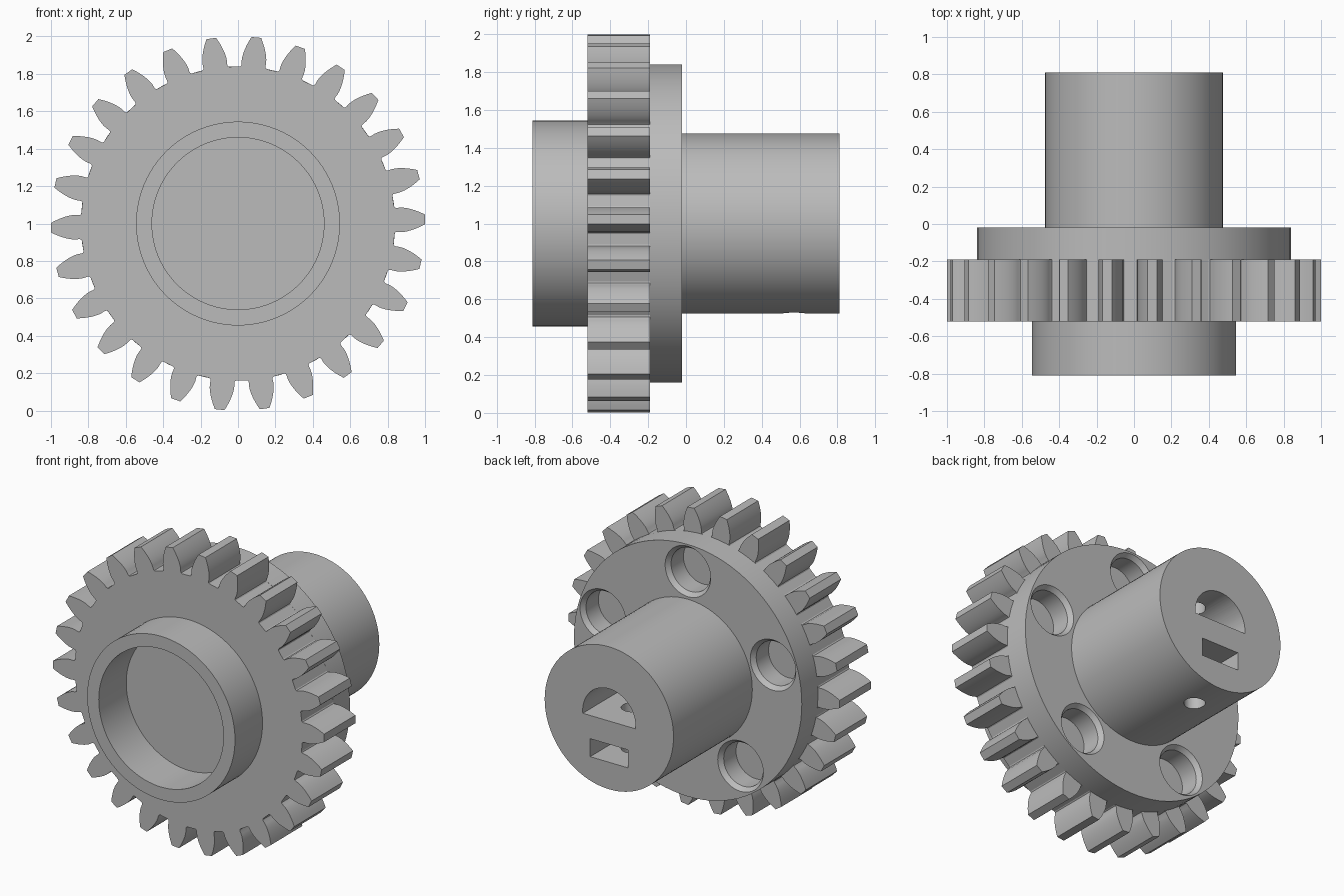
import bpy, bmesh, math
from math import cos, sin, pi, radians

if "Cube" in bpy.data.objects:
    bpy.data.objects.remove(bpy.data.objects["Cube"])

grey = bpy.data.materials.new("light_grey")
grey.use_nodes = True
colour = (0.5, 0.5, 0.5, 1)
grey.diffuse_color = colour
grey.node_tree.nodes["Principled BSDF"].inputs["Base Color"].default_value = colour

AXIS = (0, 0, 1)      # the shaft axis runs along y at this height


def make_object(name, bm, location):
    bmesh.ops.recalc_face_normals(bm, faces=bm.faces)
    mesh = bpy.data.meshes.new(name)
    bm.to_mesh(mesh)
    bm.free()
    mesh.materials.append(grey)
    obj = bpy.data.objects.new(name, mesh)
    obj.location = location
    bpy.context.collection.objects.link(obj)
    return obj


def lathe(name, profile, location=AXIS, steps=96, closed=False):
    """Revolve (radius, y) points around the y axis."""
    bm = bmesh.new()
    verts = [bm.verts.new((r, y, 0)) for r, y in profile]
    pairs = list(zip(verts, verts[1:]))
    if closed:
        pairs.append((verts[-1], verts[0]))
    edges = [bm.edges.new(p) for p in pairs]
    bmesh.ops.spin(bm, geom=verts + edges, cent=(0, 0, 0), axis=(0, 1, 0),
                   angle=2 * pi, steps=steps)
    bmesh.ops.remove_doubles(bm, verts=bm.verts, dist=1e-5)
    return make_object(name, bm, location)


def cylinder(name, radius, y0, y1, location=AXIS, steps=96):
    return lathe(name, [(0, y0), (radius, y0), (radius, y1), (0, y1)], location, steps)


def prism(name, outline, y0, y1):
    """Extrude an (x, z) outline along y."""
    bm = bmesh.new()
    face = bm.faces.new([bm.verts.new((x, y0, z)) for x, z in outline])
    new = bmesh.ops.extrude_face_region(bm, geom=[face])["geom"]
    bmesh.ops.translate(bm, vec=(0, y1 - y0, 0),
                        verts=[v for v in new if isinstance(v, bmesh.types.BMVert)])
    return make_object(name, bm, AXIS)


def select_only(obj):
    bpy.ops.object.select_all(action='DESELECT')
    obj.select_set(True)
    bpy.context.view_layer.objects.active = obj


def cut(obj, cutters):
    bpy.context.view_layer.update()
    select_only(obj)
    for cutter in cutters:
        mod = obj.modifiers.new("cut", 'BOOLEAN')
        mod.operation = 'DIFFERENCE'
        mod.solver = 'EXACT'
        mod.object = cutter
        bpy.ops.object.modifier_apply(modifier=mod.name)
        bpy.data.objects.remove(cutter)


# Gear with involute teeth
TEETH, PHASE = 26, radians(1.3)
module = 2 / (TEETH + 2)
pitch_r = module * TEETH / 2
root_r = pitch_r - 1.25 * module
base_r = pitch_r * cos(radians(20))


def involute(r):
    a = math.acos(min(1, base_r / r))
    return math.tan(a) - a


base_half = pi / (2 * TEETH) + involute(pitch_r)
flank = [(root_r, base_half + 0.012), (root_r + 0.004, base_half + 0.003),
         (root_r + 0.014, base_half)]
for i in range(8):
    r = base_r + (1 - base_r) * i / 7
    flank.append((r, base_half - involute(r)))

outline = []
for t in range(TEETH):
    centre = PHASE + 2 * pi * t / TEETH
    tooth = [(r, -a) for r, a in flank] + [(r, a) for r, a in reversed(flank)]
    outline += [(r * cos(centre + a), r * sin(centre + a)) for r, a in tooth]
gear = prism("gear", outline, -0.52, -0.19)

# Front collar, open at the front
collar = lathe("front_collar", [(0.46, -0.81), (0.545, -0.81), (0.545, -0.52),
                                (0.46, -0.52)], closed=True)

# Flange with five chamfered pockets
flange = cylinder("flange", 0.84, -0.19, -0.02)
pockets = []
for i in range(5):
    a = pi / 2 + 2 * pi * i / 5
    pockets.append(lathe("pocket_cutter",
                         [(0, -0.18), (0.145, -0.18), (0.145, -0.05),
                          (0.168, -0.02), (0.168, 0.05), (0, 0.05)],
                         (0.66 * cos(a), 0, 1 + 0.66 * sin(a)), 48))
cut(flange, pockets)

# Hub with a D-shaped bore, a nut slot and a screw hole from below
hub = cylinder("hub", 0.475, -0.02, 0.81)
bore_r, flat = 0.195, -0.02
start = math.asin(flat / bore_r)
arc = [start + (pi - 2 * start) * i / 40 for i in range(41)]
bore = prism("bore_cutter", [(bore_r * cos(a), bore_r * sin(a)) for a in arc], 0, 0.9)
slot = prism("slot_cutter", [(-0.14, -0.295), (0.14, -0.295),
                             (0.14, -0.175), (-0.14, -0.175)], 0.43, 0.9)
screw = cylinder("screw_cutter", 0.065, -0.6, 0.3, (0, 0.57, 1), 40)
screw.rotation_euler.x = pi / 2
cut(hub, [bore, slot, screw])

for obj in (gear, collar, flange, hub):
    select_only(obj)
    bpy.ops.object.shade_smooth_by_angle(angle=radians(25))
